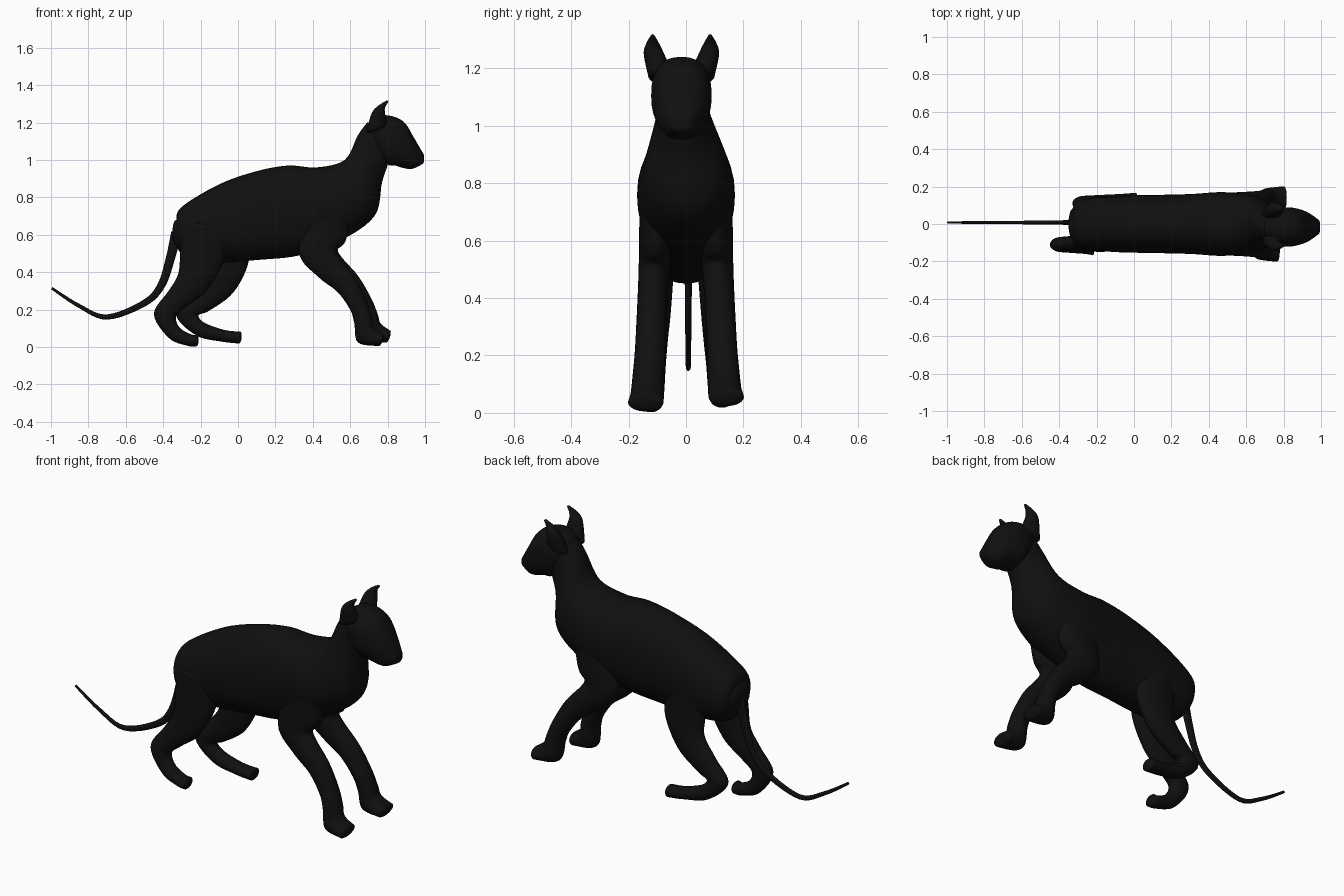
import bpy
import bmesh
import math
from mathutils import Vector

if "Cube" in bpy.data.objects:
    bpy.data.objects.remove(bpy.data.objects["Cube"])

black = bpy.data.materials.new("soft black")
black.use_nodes = True
black.diffuse_color = (0.005, 0.005, 0.005, 1)
shader = black.node_tree.nodes["Principled BSDF"]
shader.inputs["Base Color"].default_value = black.diffuse_color


def spline(before, start, end, after, t):
    """Smooth curve from start to end, steered by the neighbouring points."""
    leave, arrive = (end - before) / 2, (after - start) / 2
    ease = t * t * (3 - 2 * t)
    return (start.lerp(end, ease) + leave * t * (1 - t) ** 2
            - arrive * t * t * (1 - t))


def edges(ring):
    """Upper and lower profile points of a ring."""
    return Vector(ring[:2]), Vector(ring[2:4])


def rounded_end(end, inner, bulge=0.3):
    """Shrinking rings that close one end of a tube with a soft dome."""
    upper, lower = edges(end)
    inner_upper, inner_lower = edges(inner)
    y, width = end[4], end[5]
    middle, half = (upper + lower) / 2, (upper - lower) / 2
    outward = (middle - (inner_upper + inner_lower) / 2).normalized()
    outward *= bulge * min(half.length, width)
    rings = []
    for angle in (30, 60, 80):
        shrink = math.cos(math.radians(angle))
        centre = middle + outward * math.sin(math.radians(angle))
        rings.append(Vector((*(centre + half * shrink), *(centre - half * shrink),
                             y, width * shrink)))
    return rings


def ring_point(ring, angle, power):
    """Point on a slightly squared ellipse between the two profile edges."""
    x_upper, z_upper, x_lower, z_lower, y, width = ring
    along, across = (math.copysign(abs(v) ** (2 / power), v)
                     for v in (math.cos(angle), math.sin(angle)))
    return Vector(((x_upper + x_lower + (x_upper - x_lower) * along) / 2,
                   y + width * across,
                   (z_upper + z_lower + (z_upper - z_lower) * along) / 2))


def loft(name, rings, power=2.0, sides=24, steps=6):
    """Skin through rings: upper edge x z, lower edge x z, centre y, half width."""
    keys = [Vector(ring) for ring in rings]
    padded = [keys[0]] + keys + [keys[-1]]
    dense = [spline(*padded[i:i + 4], step / steps)
             for i in range(len(keys) - 1) for step in range(steps)]
    dense.append(keys[-1])
    dense = (rounded_end(dense[0], dense[1])[::-1] + dense
             + rounded_end(dense[-1], dense[-2]))

    bm = bmesh.new()
    loops = [[bm.verts.new(ring_point(ring, math.tau * k / sides, power))
              for k in range(sides)] for ring in dense]
    for near, far in zip(loops, loops[1:]):
        for k in range(sides):
            bm.faces.new((near[k - 1], near[k], far[k], far[k - 1]))
    bm.faces.new(loops[0])
    bm.faces.new(loops[-1])
    bmesh.ops.recalc_face_normals(bm, faces=bm.faces)
    for face in bm.faces:
        face.smooth = True
    mesh = bpy.data.meshes.new(name)
    bm.to_mesh(mesh)
    bm.free()
    mesh.materials.append(black)
    bpy.context.collection.objects.link(bpy.data.objects.new(name, mesh))


def mix(pair, t):
    return pair[0] + (pair[1] - pair[0]) * t


def limb(name, path, radii, y_range, widths, pinch=0.01):
    """Tube along an x z path, with its width easing from root to tip."""
    points = [Vector(p) for p in path]
    last = len(points) - 1
    rings = []
    for i, (point, radius) in enumerate(zip(points, radii)):
        t = i / last
        tangent = (points[min(i + 1, last)] - points[max(i - 1, 0)]).normalized()
        side = Vector((-tangent.y, tangent.x)) * radius
        width = mix(widths, t) - pinch * math.sin(math.pi * t)
        rings.append((*(point + side), *(point - side), mix(y_range, t), width))
    loft(name, rings)


# Torso rising into the neck
loft("body", [
    (-.33, .68, -.33, .54, 0, .08),
    (-.3, .75, -.27, .47, 0, .13),
    (-.1, .87, -.1, .45, 0, .15),
    (.1, .94, .1, .465, 0, .155),
    (.27, .97, .33, .49, 0, .16),
    (.42, .96, .55, .57, 0, .17),
    (.57, 1, .73, .7, 0, .145),
    (.64, 1.13, .77, .88, -.01, .095),
    (.69, 1.2, .8, .97, -.015, .085),
], power=2.2, sides=32)

# Head tapering to the muzzle
head_y = -.016
loft("head", [
    (.7, 1.2, .74, 1.02, head_y, .075),
    (.75, 1.235, .8, .975, head_y, .1),
    (.82, 1.235, .84, .97, head_y, .105),
    (.89, 1.2, .88, .958, head_y, .095),
    (.94, 1.12, .93, .952, head_y, .075),
    (.99, 1.035, .985, .977, head_y, .038),
], power=2.4, sides=32)

# Pointed ears and front legs on either side
for side, word in ((1, "left"), (-1, "right")):
    loft(word + "_ear", [
        (.685, 1.15, .8, 1.19, head_y + side * .07, .045),
        (.715, 1.25, .787, 1.245, head_y + side * .095, .036),
        (.75, 1.29, .786, 1.28, head_y + side * .1, .023),
        (.795, 1.318, .804, 1.31, head_y + side * .1, .006),
    ])

    # The left foreleg reaches slightly further ahead
    stride = Vector((.04, .02)) if side > 0 else Vector((0, 0))
    foreleg = [(.5, .75), (.46, .6), (.43, .5), (.49, .42), (.58, .33),
               (.645, .22), (.67, .14), (.685, .065), (.765, .037)]
    limb(word + "_front_leg",
         [Vector(p) + stride * max(0, 1 - p[1] / .6) for p in foreleg],
         (.11, .12, .1, .075, .06, .05, .05, .06, .034),
         (side * .1, side * .14), (.062, .062))

# Hind legs, the right one trailing
hind_radii = (.11, .12, .09, .065, .06, .04, .032, .032)
hind_paths = {
    "right": [(-.18, .65), (-.19, .5), (-.24, .35), (-.32, .26),
              (-.39, .17), (-.34, .075), (-.26, .037), (-.22, .035)],
    "left": [(-.08, .65), (-.06, .48), (-.1, .34), (-.2, .24),
             (-.27, .17), (-.2, .095), (-.08, .06), (.01, .05)],
}
for word, path in hind_paths.items():
    side = 1 if word == "left" else -1
    limb(word + "_hind_leg", path, hind_radii,
         (side * .09, side * .125), (.06, .042))

# Thin curved tail
tail_path = [(-.33, .61), (-.36, .48), (-.41, .33), (-.5, .235),
             (-.7, .16), (-.85, .22), (-.995, .314)]
tail_radii = [mix((.028, .007), i / 6) for i in range(len(tail_path))]
limb("tail", tail_path, tail_radii, (.008, .008), (.014, .006), pinch=0)
